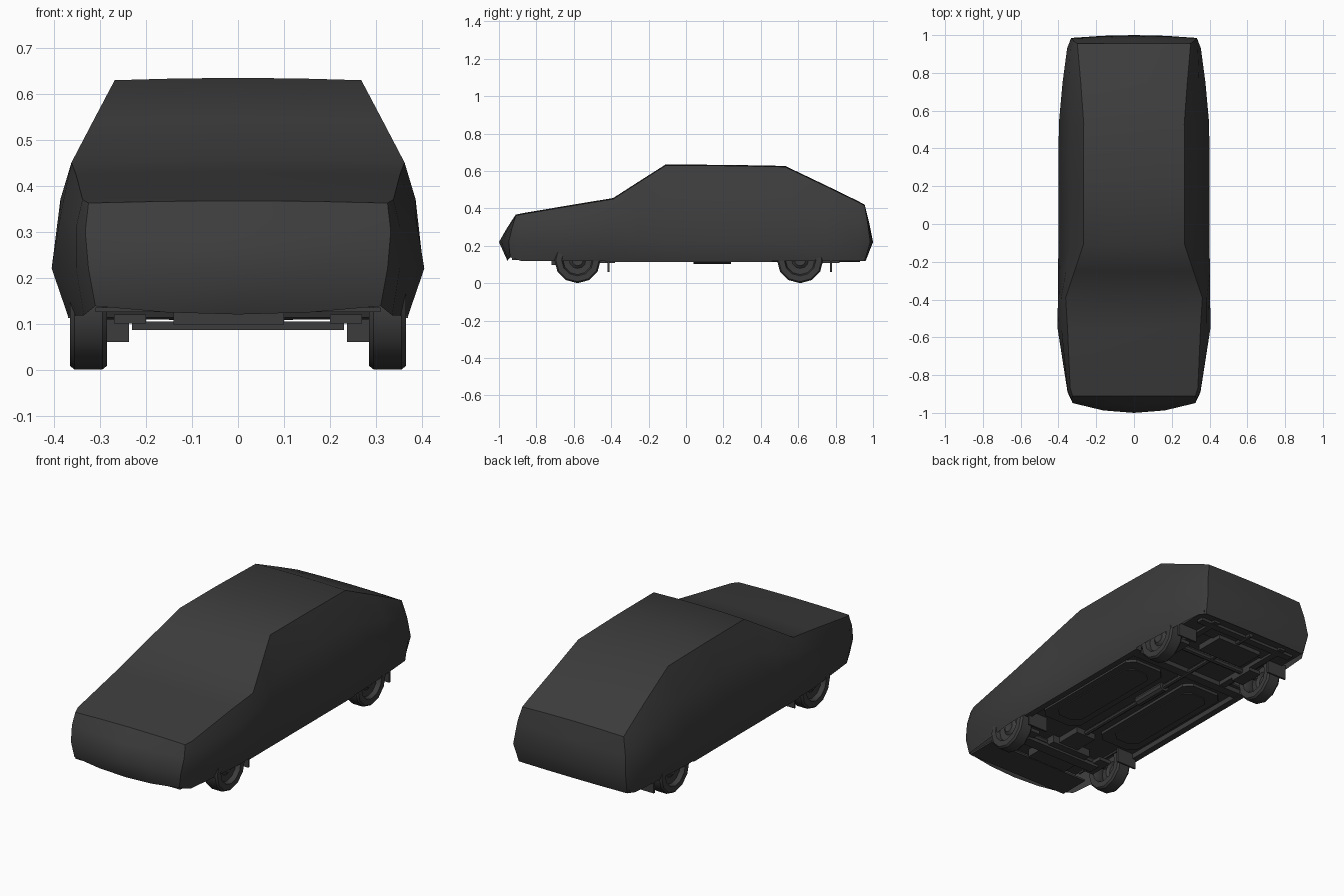
import bpy, bmesh, math

if "Cube" in bpy.data.objects:
    bpy.data.objects.remove(bpy.data.objects["Cube"])

def material(name, v):
    m = bpy.data.materials.new(name)
    m.diffuse_color = (v, v, v, 1)
    m.use_nodes = True
    m.node_tree.nodes["Principled BSDF"].inputs["Base Color"].default_value = m.diffuse_color
    return m

CHARCOAL = material("charcoal", 0.045)

def finish(name, bm, smooth=None):
    bmesh.ops.recalc_face_normals(bm, faces=bm.faces[:])
    me = bpy.data.meshes.new(name)
    bm.to_mesh(me)
    bm.free()
    me.materials.append(CHARCOAL)
    ob = bpy.data.objects.new(name, me)
    bpy.context.collection.objects.link(ob)
    if smooth:
        bpy.ops.object.select_all(action='DESELECT')
        bpy.context.view_layer.objects.active = ob
        ob.select_set(True)
        bpy.ops.object.shade_smooth_by_angle(angle=math.radians(smooth))
    return ob

def box(name, x0, x1, y0, y1, z0, z1):
    bm = bmesh.new()
    bmesh.ops.create_cube(bm, size=1)
    for v in bm.verts:
        v.co = ((x0 + x1) / 2 + v.co.x * (x1 - x0),
                (y0 + y1) / 2 + v.co.y * (y1 - y0),
                (z0 + z1) / 2 + v.co.z * (z1 - z0))
    return finish(name, bm)

def tray(name, x0, x1, y0, y1, z0, z1, c=.04):
    # raised pressing with clipped corners
    pts = [(x0 + c, y0), (x1 - c, y0), (x1, y0 + c), (x1, y1 - c),
           (x1 - c, y1), (x0 + c, y1), (x0, y1 - c), (x0, y0 + c)]
    bm = bmesh.new()
    f = bm.faces.new([bm.verts.new((x, y, z0)) for x, y in pts])
    ext = bmesh.ops.extrude_face_region(bm, geom=[f])["geom"]
    for v in ext:
        if isinstance(v, bmesh.types.BMVert):
            v.co.z = z1
    return finish(name, bm)

def pair(name, x0, x1, *rest, make=box):
    make(name + "_right", x0, x1, *rest)
    make(name + "_left", -x1, -x0, *rest)

def revolve(name, profile, centre, axis='x', sides=12, closed=False):
    # profile of (along axis, radius)
    bm = bmesh.new()
    rings = []
    for i in range(sides):
        a = 2 * math.pi * i / sides
        ring = []
        for d, r in profile:
            p = (d, r * math.cos(a), r * math.sin(a))
            if axis == 'y':
                p = (p[1], p[0], p[2])
            ring.append(bm.verts.new([c + q for c, q in zip(centre, p)]))
        rings.append(ring)
    n = len(profile)
    for i in range(sides):
        a, b = rings[i], rings[(i + 1) % sides]
        for j in range(n if closed else n - 1):
            k = (j + 1) % n
            bm.faces.new((a[j], a[k], b[k], b[j]))
    bmesh.ops.remove_doubles(bm, verts=bm.verts[:], dist=1e-5)
    return finish(name, bm, 35)

# Body shell: lofted stations
# y, top half width, top z, shoulder half width, shoulder z, waist, sill, waist y shift, sill y shift
STATIONS = [
    (-0.91, .325, .362, .332, .30, .325, .310, -.038, -.03),
    (-0.87, .338, .370, .352, .31, .352, .335, -.02, -.01),
    (-0.55, .352, .424, .385, .34, .405, .370, 0, 0),
    (-0.39, .362, .450, .386, .37, .403, .370, 0, 0),
    (-0.25, .315, .540, .360, .42, .402, .370, 0, 0),
    (-0.11, .268, .629, .335, .46, .400, .370, 0, 0),
    (0.20, .268, .628, .335, .47, .400, .370, 0, 0),
    (0.53, .266, .622, .335, .46, .398, .370, 0, 0),
    (0.75, .282, .517, .345, .40, .378, .358, 0, 0),
    (0.92, .297, .434, .338, .35, .354, .345, .01, 0),
    (0.955, .300, .415, .320, .33, .333, .320, .030, 0),
]
COLS = (-.5, 0, .5)

bm = bmesh.new()
rings = []
for y, wt, zt, ws, zs, wm, wb, dm, db in STATIONS:
    zb = .138 if y < -.9 else .118
    half = [(wb, y + db, zb), (wm, y + dm, .22), (ws, y + dm * .5, zs), (wt, y, zt)]
    pts = [(-p[0], p[1], p[2]) for p in half]
    pts += [(wt * t, y, zt + .005 * (1 - t * t)) for t in COLS]
    pts += half[::-1]
    rings.append([bm.verts.new(p) for p in pts])
for a, b in zip(rings, rings[1:]):
    for j in range(len(a) - 1):
        bm.faces.new((a[j], a[j + 1], b[j + 1], b[j]))

# Nose and tail panels, bulging in the middle
def end_panel(ring, bulges, drop):
    rows = []
    for lvl in range(3):
        l, r = ring[lvl], ring[10 - lvl]
        mid = [bm.verts.new((r.co.x * t, r.co.y + bulges[lvl] * (1 - t * t),
                             r.co.z - (drop if lvl == 0 else 0) * (1 - t * t))) for t in COLS]
        rows.append([l] + mid + [r])
    rows.append(ring[3:8])
    for a, b in zip(rows, rows[1:]):
        for j in range(4):
            bm.faces.new((a[j], a[j + 1], b[j + 1], b[j]))

end_panel(rings[0], (-.015, -.052, -.025), .018)
end_panel(rings[-1], (.005, .015, .008), 0)

# Crisp outlines around both end panels and along the roof edges
for ring in (rings[0], rings[-1]):
    for a, b in zip(ring, ring[1:]):
        bm.edges.get((a, b)).smooth = False
for j in (3, 7):
    for a, b in zip(rings, rings[1:]):
        bm.edges.get((a[j], b[j])).smooth = False
finish("body_shell", bm, 65)

# Floor, with openings left for the wheels
box("front_undertray", -.31, .31, -.93, -.76, .125, .135)
box("centre_floor", -.25, .25, -.76, .94, .14, .15)
pair("side_floor", .25, .37, -.43, .46, .14, .15)
box("rear_floor", -.33, .33, .77, .95, .13, .14)
pair("sill", .335, .37, -.43, .46, .112, .14)
pair("rear_rail", .20, .235, .40, .92, .118, .14)
box("middle_cross_member", -.34, .34, .39, .44, .115, .14)
box("rear_cross_member", -.30, .30, .86, .90, .115, .14)
pair("floor_tray", .07, .31, -.38, .34, .125, .14, make=tray)
pair("floor_tray_step", .11, .27, -.32, .28, .120, .126, make=tray)

# Engine, exhaust and tank
box("engine_sump", -.14, .10, -.72, -.52, .098, .15)
box("gearbox", -.06, .06, -.52, -.38, .108, .15)
box("front_crossbar", -.23, .23, -.62, -.56, .086, .105)
revolve("exhaust_pipe", [(-.45, 0), (-.45, .013), (.93, .013), (.93, 0)], (0, 0, .125), 'y', 8)
revolve("muffler", [(-.12, 0), (-.12, .028), (.08, .028), (.08, 0)], (0, .16, .128), 'y', 10)
box("fuel_tank", -.15, .12, .66, .82, .108, .14)

# Axles and suspension
for label, y in (("front", -.58), ("rear", .61)):
    revolve(label + "_axle", [(-.3, .016), (.3, .016)], (0, y, .125), 'x', 8)
    pair(label + "_arm", .20, .27, y - .07, y + .07, .10, .12)
    pair(label + "_arch_inner", .245, .253, y - .15, y + .15, .13, .25)

# Wheels and mud flaps
TYRE = [(-.040, .085), (-.040, .116), (-.030, .124), (.030, .124), (.040, .116),
        (.040, .085), (.022, .078), (-.022, .078)]
HUB = [(.012, 0), (.024, .03), (.012, .045), (.016, .08)]
for label, y in (("front", -.58), ("rear", .61)):
    for side, s in (("right", 1), ("left", -1)):
        c = (s * .325, y, .124)
        revolve(label + "_tyre_" + side, TYRE, c, closed=True)
        revolve(label + "_hub_" + side, [(s * d, r) for d, r in HUB], c)
    pair(label + "_mud_flap", .237, .355, y + .16, y + .17, .06, .14)
